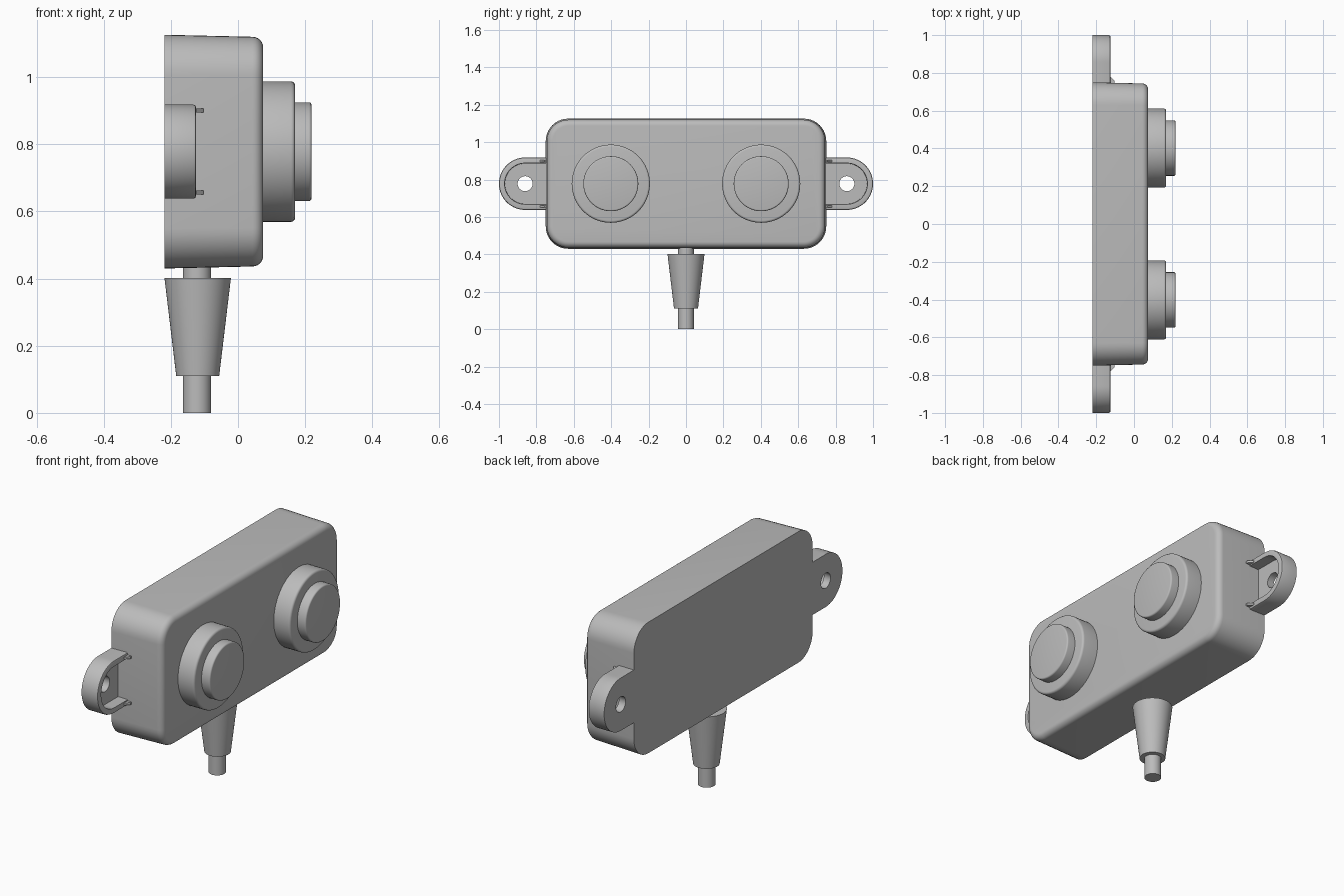
import bpy, bmesh, math
from mathutils import Vector

if "Cube" in bpy.data.objects:
    bpy.data.objects.remove(bpy.data.objects["Cube"])

mat = bpy.data.materials.new("plain_grey")
mat.diffuse_color = (0.5, 0.5, 0.5, 1)
mat.use_nodes = True
mat.node_tree.nodes["Principled BSDF"].inputs["Base Color"].default_value = mat.diffuse_color
CZ = 0.778  # height of the box centre


def finish(name, bm, angle=35):
    bmesh.ops.recalc_face_normals(bm, faces=bm.faces)
    me = bpy.data.meshes.new(name)
    bm.to_mesh(me)
    bm.free()
    ob = bpy.data.objects.new(name, me)
    bpy.context.collection.objects.link(ob)
    me.materials.append(mat)
    bpy.ops.object.select_all(action='DESELECT')
    ob.select_set(True)
    bpy.context.view_layer.objects.active = ob
    bpy.ops.object.shade_smooth_by_angle(angle=math.radians(angle))
    return ob


def loft(name, rings, caps=True, closed=False):
    """Skin a list of equal-length point rings."""
    bm = bmesh.new()
    vs = [[bm.verts.new(p) for p in r] for r in rings]
    n = len(vs[0])
    pairs = list(zip(vs, vs[1:])) + ([(vs[-1], vs[0])] if closed else [])
    for a, b in pairs:
        for i in range(n):
            j = (i + 1) % n
            bm.faces.new((a[i], a[j], b[j], b[i]))
    if caps:
        bm.faces.new(vs[0])
        bm.faces.new(vs[-1])
    return finish(name, bm)


def fillet(x, r, steps=6):
    """(x, inset) pairs rounding over an edge that ends at x."""
    return [(x - r + r * math.sin(t), r - r * math.cos(t))
            for t in (math.pi / 2 * i / steps for i in range(steps + 1))]


def rounded_rect(x, hy, hz, r, seg=10):
    pts = []
    for q, (sy, sz) in enumerate([(1, 1), (-1, 1), (-1, -1), (1, -1)]):
        for i in range(seg + 1):
            a = math.pi / 2 * (q + i / seg)
            pts.append((x, sy * (hy - r) + r * math.cos(a),
                        CZ + sz * (hz - r) + r * math.sin(a)))
    return pts


def circle(x, y, z, r, axis='X', n=64):
    t = [2 * math.pi * i / n for i in range(n)]
    if axis == 'X':
        return [(x, y + r * math.cos(a), z + r * math.sin(a)) for a in t]
    return [(x + r * math.cos(a), y + r * math.sin(a), z) for a in t]


# Box with a slight draft and a rounded front edge
rings = [rounded_rect(-0.219, 0.75, 0.348, 0.12)]
rings += [rounded_rect(x, 0.744 - d, 0.342 - d, 0.115 - d) for x, d in fillet(0.075, 0.032)]
loft("housing", rings)

# Two push buttons, each a collar and a cap
for side, s in (("left", -1), ("right", 1)):
    for part, x0, x1, r, f in (("collar", 0.06, 0.17, 0.209, 0.012),
                               ("cap", 0.15, 0.219, 0.147, 0.008)):
        prof = [(x0, 0)] + fillet(x1, f, 4)
        loft(f"{side}_button_{part}", [circle(x, s * 0.402, CZ, r - d) for x, d in prof])


# Mounting ears: rounded trays with a screw hole
def ear_ring(x, r, s, hole=False, n=96, back=0.125):
    pts = []
    for i in range(n):
        a = 2 * math.pi * i / n
        c, sn = math.cos(a), math.sin(a)
        k = r
        if c < -1e-6 and not hole:
            k = min(r / max(abs(sn), 1e-6), back / -c)
        elif hole:
            k = r
        pts.append((x, s * (0.86 + k * c), CZ + k * sn))
    return pts


for side, s in (("left", -1), ("right", 1)):
    loft(f"{side}_mounting_ear", [
        ear_ring(-0.219, 0.04, s, True), ear_ring(-0.219, 0.14, s),
        ear_ring(-0.133, 0.14, s), ear_ring(-0.127, 0.1375, s), ear_ring(-0.125, 0.132, s),
        ear_ring(-0.125, 0.110, s), ear_ring(-0.18, 0.108, s),
        ear_ring(-0.18, 0.04, s, True)], caps=False, closed=True)
    # Small wedge ribs where the rim meets the box
    for end, dz in (("lower", -0.122), ("upper", 0.122)):
        tri = [(-0.14, 0.735), (-0.102, 0.735), (-0.102, 0.756), (-0.124, 0.78), (-0.14, 0.78)]
        loft(f"{side}_{end}_rib", [[(x, s * y, CZ + dz + w) for x, y in tri]
                                   for w in (-0.006, 0.006)])

# Cable and its tapered strain relief
loft("cable", [circle(-0.122, 0, z, 0.042, 'Z') for z in (0, 0.46)])
loft("strain_relief", [circle(-0.12, 0, z, r, 'Z') for z, r in ((0.11, 0.064), (0.402, 0.099))])
